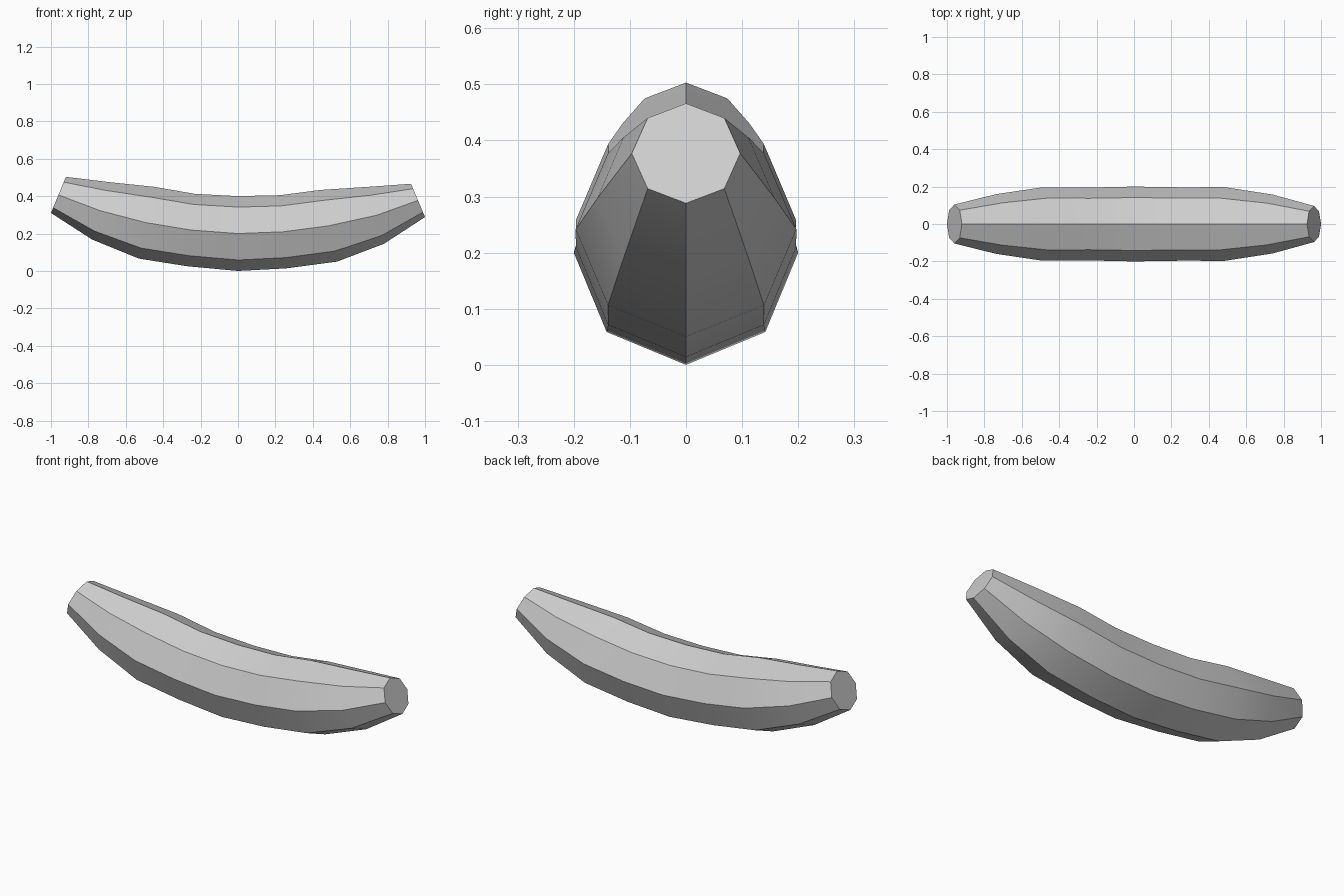
import bpy, bmesh, math
from mathutils import Vector

cube = bpy.data.objects.get("Cube")
if cube:
    bpy.data.objects.remove(cube, do_unlink=True)

SIDES = 8

# Flat grey skin
skin = bpy.data.materials.new("light_grey")
skin.use_nodes = True
grey = (0.62, 0.62, 0.62, 1)
skin.diffuse_color = grey
skin.node_tree.nodes["Principled BSDF"].inputs["Base Color"].default_value = grey

# Cross-sections along the curve: bottom x, z and top x, z
sections = [
    (-1.00, 0.31, -0.92, 0.503),
    (-0.78, 0.168, -0.69, 0.475),
    (-0.53, 0.066, -0.45, 0.45),
    (-0.27, 0.025, -0.23, 0.412),
    (0.00, 0.00, 0.00, 0.40),
    (0.26, 0.014, 0.225, 0.405),
    (0.53, 0.05, 0.44, 0.433),
    (0.78, 0.145, 0.70, 0.45),
    (1.00, 0.288, 0.925, 0.466),
]

bm = bmesh.new()
rings = []
for bx, bz, tx, tz in sections:
    bottom, top = Vector((bx, 0, bz)), Vector((tx, 0, tz))
    centre, up = (bottom + top) / 2, (top - bottom) / 2
    side = Vector((0, up.length, 0))
    angles = [math.tau * i / SIDES for i in range(SIDES)]
    rings.append([bm.verts.new(centre + up * math.cos(a) + side * math.sin(a))
                  for a in angles])

# Skin between neighbouring rings, then close both cut ends
for a, b in zip(rings, rings[1:]):
    for i in range(SIDES):
        j = (i + 1) % SIDES
        bm.faces.new((a[i], a[j], b[j], b[i]))
bm.faces.new(rings[0])
bm.faces.new(rings[-1])
bmesh.ops.recalc_face_normals(bm, faces=bm.faces)

mesh = bpy.data.meshes.new("curved_body")
bm.to_mesh(mesh)
bm.free()
mesh.materials.append(skin)
body = bpy.data.objects.new("curved_body", mesh)
bpy.context.collection.objects.link(body)

# Smooth along the length, crisp at the eight long ridges
bpy.context.view_layer.objects.active = body
body.select_set(True)
bpy.ops.object.shade_smooth_by_angle(angle=math.radians(30))
